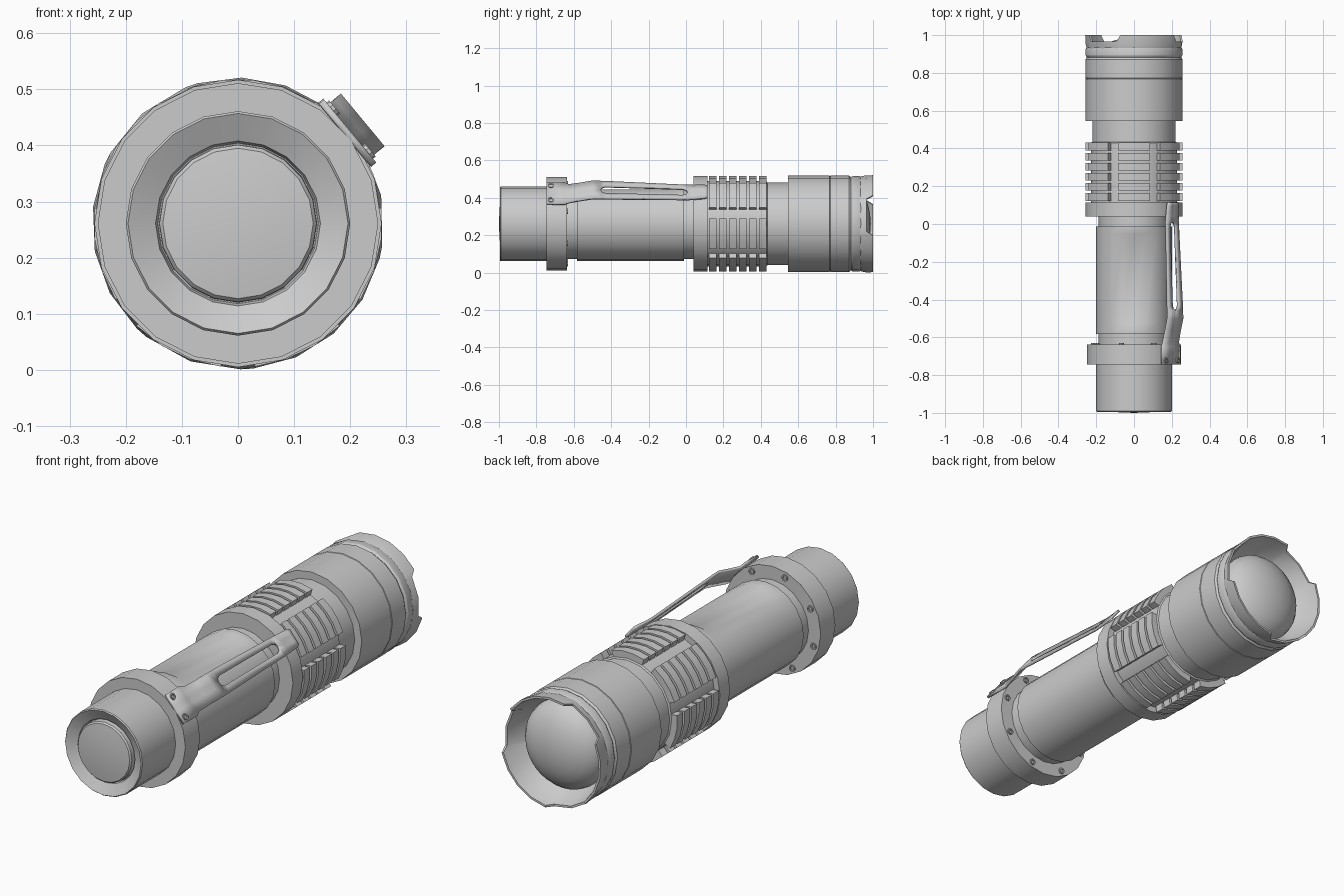
import bpy, bmesh
from math import sin, cos, radians, pi
from mathutils import Vector

if "Cube" in bpy.data.objects:
    bpy.data.objects.remove(bpy.data.objects["Cube"])

ZC = 0.261   # height of the torch axis, which runs along y


def finish(name, bm, loc=(0, 0, ZC)):
    bmesh.ops.remove_doubles(bm, verts=bm.verts, dist=1e-5)
    bmesh.ops.recalc_face_normals(bm, faces=bm.faces)
    me = bpy.data.meshes.new(name)
    bm.to_mesh(me)
    bm.free()
    me.shade_smooth()
    me.set_sharp_from_angle(angle=radians(28))
    ob = bpy.data.objects.new(name, me)
    bpy.context.collection.objects.link(ob)
    ob.location = loc
    return ob


def point(y, r, deg):
    """Point at an angle from straight up, turning towards +x."""
    a = radians(deg)
    return Vector((r * sin(a), y, r * cos(a)))


def skin(bm, rings, wrap=True):
    """Join successive rings of verts with faces."""
    for a, b in zip(rings, rings[1:]):
        n = len(a)
        for i in range(n if wrap else n - 1):
            j = (i + 1) % n
            bm.faces.new((a[i], a[j], b[j], b[i]))


def lathe(name, profile, n=20, loc=(0, 0, ZC)):
    bm = bmesh.new()
    rings = [[bm.verts.new(point(y, r, 360 * i / n)) for i in range(n)] for y, r in profile]
    skin(bm, rings)
    return finish(name, bm, loc)


# Tail cap and push button
lathe("tail_cap", [(-0.745, 0.2), (-0.99, 0.2), (-0.995, 0.196), (-0.97, 0.147), (-0.955, 0.143), (-0.955, 0.12)])
lathe("tail_button", [(-0.955, 0.141), (-0.983, 0.14), (-0.99, 0.134), (-0.997, 0.08), (-1.0, 0)])

# Ring that holds the clip
lathe("clip_ring", [(-0.745, 0.195), (-0.745, 0.25), (-0.637, 0.25), (-0.637, 0.185)])

# Body tube with a shallow flat on top
body = lathe("body_tube", [(-0.637, 0.187), (-0.583, 0.187), (-0.583, 0.2), (-0.535, 0.2), (-0.515, 0.2),
                           (-0.07, 0.2), (-0.05, 0.2), (-0.012, 0.2), (-0.012, 0.187), (0.04, 0.187)])
for v in body.data.vertices:
    if -0.52 < v.co.y < -0.06:
        v.co.z = min(v.co.z, 0.183)

# Cooling collar: solid ring, core and neck
lathe("cooling_collar", [(0.04, 0.185), (0.04, 0.256), (0.114, 0.256), (0.114, 0.228), (0.43, 0.228),
                         (0.435, 0.221), (0.546, 0.221)])

# Cooling fins: seven groups of six
bm = bmesh.new()
for k in range(7):
    for f in range(6):
        y0 = 0.123 + 0.0533 * f
        sections = []
        for d in (-19, -6.3, 6.3, 19):
            a = d + k * 360 / 7
            sections.append([bm.verts.new(point(y, r, a)) for y, r in
                             ((y0, 0.224), (y0, 0.257), (y0 + 0.041, 0.257), (y0 + 0.041, 0.224))])
        skin(bm, sections)
        bm.faces.new(sections[0])
        bm.faces.new(sections[-1])
finish("cooling_fins", bm)

# Head
lathe("head", [(0.546, 0.22), (0.546, 0.257), (0.768, 0.257), (0.77, 0.254), (0.773, 0.257), (0.872, 0.257),
               (0.882, 0.25), (0.892, 0.256), (0.925, 0.256), (0.935, 0.251)])

# Bezel with three wide notches
bm = bmesh.new()
columns = []
for k in range(3):
    for d, top in ((-35, 1), (-17.5, 1), (0, 1), (17.5, 1), (35, 1), (40, 0.966), (60, 0.966), (80, 0.966)):
        a = 19 + 120 * k + d
        columns.append([bm.verts.new(point(y, r, a)) for y, r in
                        ((0.93, 0.252), (0.95, 0.257), (top, 0.26), (top, 0.25), (0.9, 0.225), (0.87, 0.2))])
skin(bm, columns + [columns[0]], wrap=False)
finish("bezel", bm)

# Domed lens
lathe("lens", [(0.87, 0.207)] + [(0.875 + 0.113 * sin(t * pi / 12), 0.205 * cos(t * pi / 12)) for t in range(7)], 32)

# Pocket clip: stations of y, distance from axis, half width, half slot width
CLIP = 50.3
out, side = point(0, 1, CLIP), point(0, 1, CLIP + 90)
stations = [(-0.745, 0.253, 0.072, 0), (-0.65, 0.253, 0.074, 0), (-0.625, 0.252, 0.062, 0),
            (-0.56, 0.268, 0.06, 0), (-0.5, 0.283, 0.061, 0), (-0.455, 0.282, 0.06, 0.004),
            (-0.448, 0.2815, 0.06, 0.017), (-0.43, 0.281, 0.06, 0.024), (-0.02, 0.263, 0.05, 0.022),
            (0.0, 0.262, 0.05, 0.016), (0.008, 0.262, 0.05, 0.004), (0.04, 0.263, 0.048, 0),
            (0.1, 0.268, 0.045, 0), (0.115, 0.271, 0.038, 0)]
bm = bmesh.new()
rows = []
for y, r, w, s in stations:
    c = out * r + Vector((0, y, 0))
    rows.append([bm.verts.new(c + side * t) for t in (-w, -(s or 0.015), s or 0.015, w)])
for i in range(len(rows) - 1):
    in_slot = stations[i][3] and stations[i + 1][3]
    for j in range(3):
        if not (j == 1 and in_slot):
            bm.faces.new((rows[i][j], rows[i][j + 1], rows[i + 1][j + 1], rows[i + 1][j]))
clip = finish("pocket_clip", bm)
solid = clip.modifiers.new("thickness", "SOLIDIFY")
solid.thickness = 0.012
solid.offset = 0


# Hollow-headed screws: two on the clip, eight on the ring face
def screw(name, pos, direction):
    ob = lathe(name, [(0, 0.015), (0.007, 0.015), (0.007, 0.009), (0.001, 0.008), (0.001, 0)], 10,
               pos + Vector((0, 0, ZC)))
    ob.rotation_euler = direction.to_track_quat('Y', 'Z').to_euler()


for s in (-1, 1):
    screw("clip_screw", out * 0.258 + side * 0.05 * s + Vector((0, -0.722, 0)), out)
for k in range(8):
    screw("ring_screw", point(-0.638, 0.224, CLIP + 22.5 + 45 * k), Vector((0, 1, 0)))
